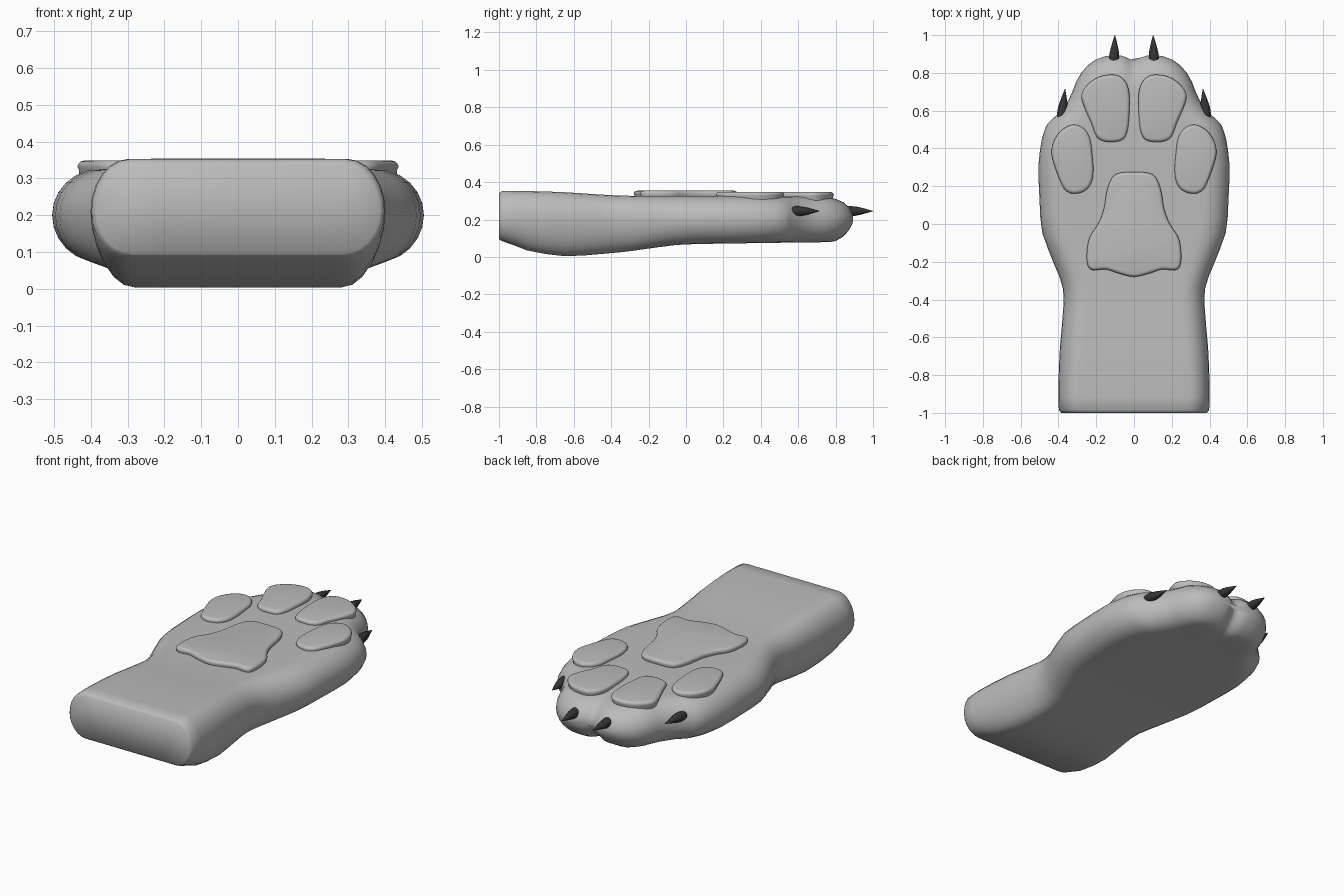
import bpy, bmesh, math
from mathutils import Vector

if "Cube" in bpy.data.objects:
    bpy.data.objects.remove(bpy.data.objects["Cube"])


def material(name, value):
    m = bpy.data.materials.new(name)
    m.diffuse_color = (value, value, value, 1)
    m.use_nodes = True
    m.node_tree.nodes["Principled BSDF"].inputs["Base Color"].default_value = m.diffuse_color
    return m


FUR = material("grey", 0.5)
CLAW = material("dark grey", 0.035)


def make(name, rings, mat, angle=50):
    """Skin a list of equal-length closed rings and cap both ends."""
    bm = bmesh.new()
    vs = [[bm.verts.new(p) for p in r] for r in rings]
    n = len(rings[0])
    for a, b in zip(vs, vs[1:]):
        for i in range(n):
            j = (i + 1) % n
            bm.faces.new((a[i], a[j], b[j], b[i]))
    bm.faces.new(vs[0])
    bm.faces.new(vs[-1])
    bmesh.ops.recalc_face_normals(bm, faces=bm.faces)
    me = bpy.data.meshes.new(name)
    bm.to_mesh(me)
    bm.free()
    me.materials.append(mat)
    ob = bpy.data.objects.new(name, me)
    bpy.context.collection.objects.link(ob)
    bpy.ops.object.select_all(action='DESELECT')
    ob.select_set(True)
    bpy.context.view_layer.objects.active = ob
    bpy.ops.object.shade_smooth_by_angle(angle=math.radians(angle))
    return ob


def spline(p, q, r, s, t):
    return 0.5 * (2 * q + (r - p) * t + (2 * p - 5 * q + 4 * r - s) * t * t
                  + (3 * q - p - 3 * r + s) * t ** 3)


# Arm and paw: y, half width, top, bottom, corner width
stations = [
    (-1.00, .385, .340, .095, .105), (-.985, .398, .352, .085, .105),
    (-.85, .400, .352, .035, .105), (-.65, .392, .346, .004, .110),
    (-.45, .375, .333, .016, .115), (-.34, .377, .328, .026, .115),
    (-.22, .420, .325, .042, .120), (-.05, .485, .325, .064, .130),
    (.12, .500, .325, .070, .130), (.32, .505, .325, .073, .130),
    (.45, .488, .325, .075, .140), (.53, .460, .324, .076, .160),
    (.58, .405, .323, .077, .150), (.66, .345, .322, .078, .130),
    (.75, .308, .320, .079, .130), (.80, .280, .310, .085, .140),
    (.84, .245, .293, .108, .130), (.87, .203, .268, .140, .110),
    (.888, .155, .240, .170, .080), (.894, .110, .220, .190, .060)]


def section(y, hw, top, bot, rx):
    ring = []
    mid = 0.2 if y > -.3 else 0.21
    mid = min(max(mid, bot + .01), top - .01)
    for sx, start in ((1, -90), (-1, 90)):
        for k in range(13):
            a = math.radians(start + k * 15)
            x = sx * (hw - rx) + rx * math.cos(a)
            h = top - mid if math.sin(a) > 0 else mid - bot
            ring.append((x, mid + h * math.sin(a)))
        # flat span between the rounded sides, fine enough for the toe cleft
        z = top if sx == 1 else bot
        for k in range(1, 16):
            ring.append((sx * (hw - rx) * (1 - k / 8), z))
    cleft = max(0, min(1, (y - .6) / .27))
    return [Vector((x, y - .028 * cleft * math.exp(-(x / .045) ** 2), z
                    - (z - .2) * .16 * cleft * math.exp(-(x / .04) ** 2)))
            for x, z in ring]


rings = [section(*stations[0])]
for i in range(len(stations) - 1):
    p = [stations[max(0, min(len(stations) - 1, i + d))] for d in (-1, 0, 1, 2)]
    for t in (.5, 1):
        v = [a + (b - a) * t if i < 1 or i > 14 else spline(*c, t)
             for a, b, c in zip(p[1], p[2], zip(*p))]
        # keep unevenly spaced stations in straight steps along the arm
        v[0] = p[1][0] + (p[2][0] - p[1][0]) * t
        rings.append(section(*v))
make("paw", rings, FUR, 60)


# Pads: rounded plates from a smoothed outline
def pad(name, pts, top, side=1):
    n = len(pts)
    line = []
    for i in range(n):
        q = [Vector((side * pts[(i + d) % n][0], pts[(i + d) % n][1]))
             for d in (-1, 0, 1, 2)]
        line += [spline(*q, t) for t in (0, .33, .67)]
    m = len(line)
    area = sum(line[i].cross(line[(i + 1) % m]) for i in range(m))
    normals = []
    for i in range(m):
        d = (line[(i + 1) % m] - line[i - 1]).normalized()
        normals.append(Vector((-d.y, d.x)) * (1 if area > 0 else -1))
    rings = []
    for inset, z in ((.006, .27), (.004, top - .025), (0, top - .016),
                     (.003, top - .008), (.009, top - .002), (.018, top)):
        rings.append([(*(p + w * inset), z) for p, w in zip(line, normals)])
    make(name, rings, FUR, 60)


inner = [(.105, .79), (.065, .775), (.035, .735), (.023, .67), (.025, .58),
         (.033, .50), (.055, .45), (.10, .435), (.16, .438), (.20, .465),
         (.225, .53), (.26, .61), (.278, .67), (.265, .715), (.22, .76), (.165, .785)]
outer = [(.305, .525), (.26, .50), (.232, .45), (.222, .38), (.215, .29),
         (.225, .22), (.26, .175), (.32, .16), (.365, .18), (.392, .23),
         (.418, .30), (.436, .37), (.428, .43), (.395, .485), (.35, .518)]
half = [(.08, .27), (.12, .24), (.145, .17), (.16, .08), (.19, 0), (.235, -.07),
        (.25, -.15), (.245, -.22), (.215, -.245), (.15, -.24), (.08, -.262)]
palm = [(0, .275)] + half + [(0, -.28)] + [(-x, y) for x, y in reversed(half)]
pad("palm_pad", palm, .354)


# Claws: tapered spikes pointing forward
def claw(name, x, y, side, lean):
    rings = []
    for d, r in ((-.03, .022), (0, .027), (.03, .025), (.06, .019),
                 (.09, .011), (.125, .001)):
        rings.append([(side * (x + lean * d + r * math.cos(a * math.pi / 6)), y + d,
                       .245 + r * math.sin(a * math.pi / 6)) for a in range(12)])
    make(name, rings, CLAW, 40)


for side, tag in ((1, "right"), (-1, "left")):
    pad("inner_toe_pad_" + tag, inner, .347, side)
    pad("outer_toe_pad_" + tag, outer, .348, side)
    claw("inner_claw_" + tag, .105, .875, side, -.03)
    claw("outer_claw_" + tag, .38, .59, side, -.12)
